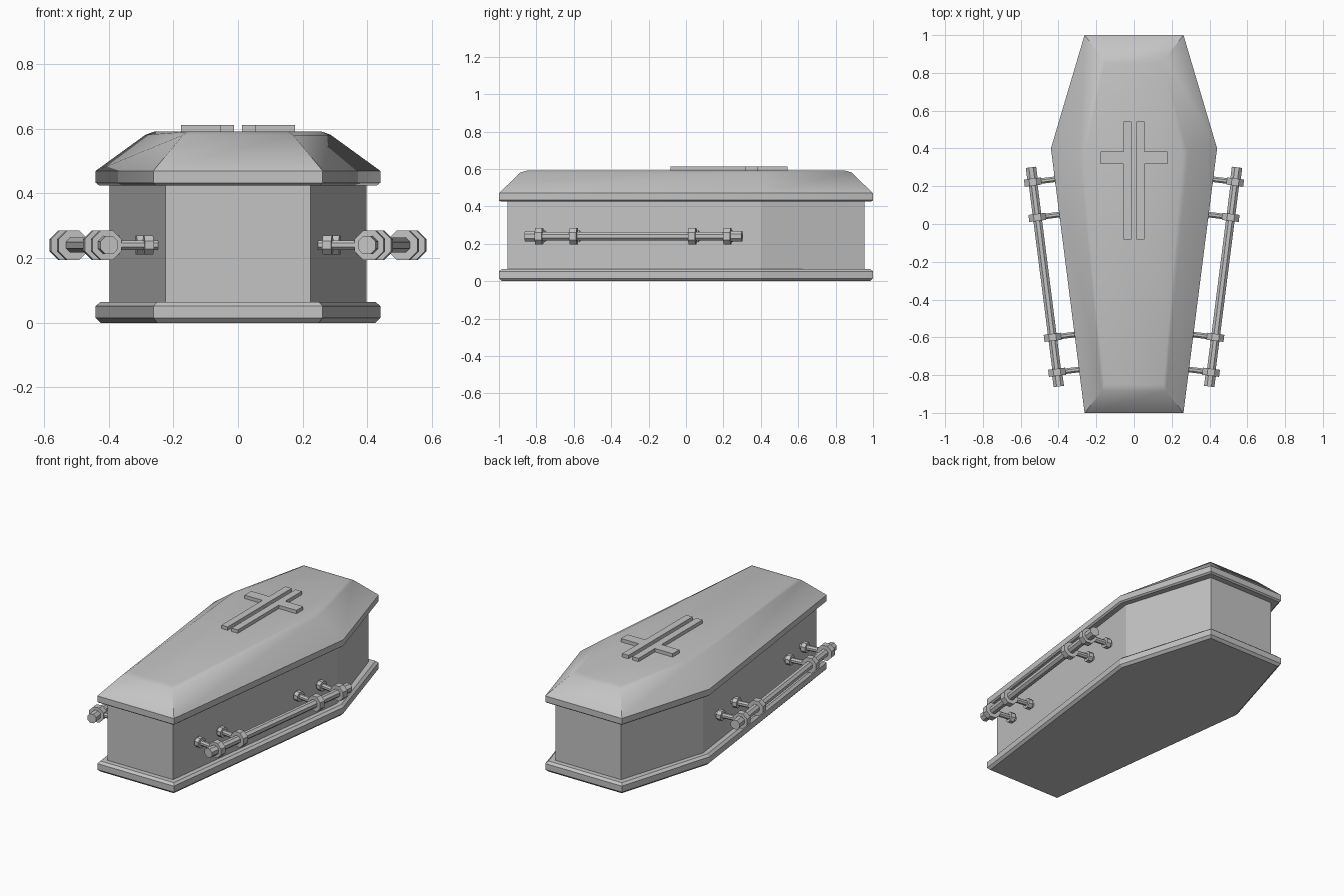
import bpy, bmesh, math
from mathutils import Matrix, Vector

cube = bpy.data.objects.get("Cube")
if cube:
    bpy.data.objects.remove(cube, do_unlink=True)

# Single grey material
grey = bpy.data.materials.new("plain_grey")
grey.use_nodes = True
colour = (0.55, 0.55, 0.55, 1)
grey.diffuse_color = colour
grey.node_tree.nodes["Principled BSDF"].inputs["Base Color"].default_value = colour


def finish(name, bm, mirror=False):
    """Turn a bmesh into a named object, optionally mirrored across x."""
    bmesh.ops.recalc_face_normals(bm, faces=bm.faces)
    mesh = bpy.data.meshes.new(name)
    bm.to_mesh(mesh)
    bm.free()
    mesh.materials.append(grey)
    obj = bpy.data.objects.new(name, mesh)
    bpy.context.collection.objects.link(obj)
    if mirror:
        obj.modifiers.new("Mirror", 'MIRROR').use_mirror_merge = False
    return obj


def loft(name, levels):
    """Stack six-sided outlines: (z, end half width, mid half width, end y, mid y)."""
    bm = bmesh.new()
    rings = []
    for z, end, mid, y, ym in levels:
        outline = [(-end, -y), (end, -y), (mid, ym), (end, y), (-end, y), (-mid, ym)]
        rings.append([bm.verts.new((px, py, z)) for px, py in outline])
    for low, high in zip(rings, rings[1:]):
        for i in range(6):
            j = (i + 1) % 6
            bm.faces.new((low[i], low[j], high[j], high[i]))
    bm.faces.new(rings[0][::-1])
    bm.faces.new(rings[-1])
    return finish(name, bm)


def bar(name, start, end, radius):
    """Eight-sided horizontal bar between two points, mirrored to the other side."""
    axis = end - start
    d = axis.normalized()
    up = Vector((0, 0, 1))
    frame = Matrix((up, d.cross(up), d)).transposed().to_4x4()
    place = Matrix.Translation((start + end) / 2) @ frame @ Matrix.Rotation(math.pi / 8, 4, 'Z')
    bm = bmesh.new()
    bmesh.ops.create_cone(bm, cap_ends=True, segments=8, radius1=radius, radius2=radius,
                          depth=axis.length, matrix=place)
    return finish(name, bm, mirror=True)


# Base plinth, box and lid
loft("base", [(0, 0.25, 0.425, 0.985, 0.4), (0.015, 0.262, 0.44, 1, 0.4),
              (0.052, 0.262, 0.44, 1, 0.4), (0.065, 0.25, 0.425, 0.985, 0.4)])
loft("box", [(0.05, 0.225, 0.397, 0.955, 0.4), (0.44, 0.225, 0.397, 0.955, 0.4)])
lid = loft("lid", [(0.425, 0.254, 0.43, 0.99, 0.4), (0.433, 0.262, 0.44, 1, 0.4),
                   (0.47, 0.262, 0.44, 1, 0.4), (0.581, 0.17, 0.287, 0.885, 0.375),
                   (0.591, 0.157, 0.26, 0.85, 0.365)])
bpy.context.view_layer.objects.active = lid
lid.select_set(True)
bpy.ops.object.shade_smooth_by_angle(angle=math.radians(30))
lid.select_set(False)

# Cross on the lid, split down the middle
bm = bmesh.new()
profile = [(0.013, -0.082), (0.056, -0.082), (0.056, 0.318), (0.177, 0.318),
           (0.177, 0.383), (0.056, 0.383), (0.056, 0.543), (0.013, 0.543)]
face = bm.faces.new([bm.verts.new((x, y, 0.585)) for x, y in profile])
top = bmesh.ops.extrude_face_region(bm, geom=[face])["geom"]
bmesh.ops.translate(bm, vec=(0, 0, 0.027),
                    verts=[v for v in top if isinstance(v, bmesh.types.BMVert)])
finish("cross", bm, mirror=True)

# Side handles, parallel to the long side walls
foot = Vector((0.225, -0.955, 0.24))
along = (Vector((0.397, 0.4, 0.24)) - foot).normalized()
outward = Vector((along.y, -along.x, 0))


def spot(y, out):
    """Point at a distance out from the wall, at the given y."""
    p = foot + outward * out
    return p + along * ((y - p.y) / along.y)


REACH = 0.16
collars = [-0.785, -0.6, 0.035, 0.222]
bar("handle_rod", spot(collars[0], REACH), spot(collars[-1], REACH), 0.025)
bar("front_rod_end", spot(-0.86, REACH), spot(collars[0], REACH), 0.03)
bar("back_rod_end", spot(collars[-1], REACH), spot(0.3, REACH), 0.03)
for i, y in enumerate(collars):
    centre = spot(y, REACH)
    wall = centre - outward * REACH
    bar(f"collar_{i}", centre - along * 0.019, centre + along * 0.019, 0.049)
    bar(f"post_{i}", wall - outward * 0.01, centre, 0.016)
    bar(f"nut_{i}", wall + outward * 0.015, wall + outward * 0.043, 0.032)
